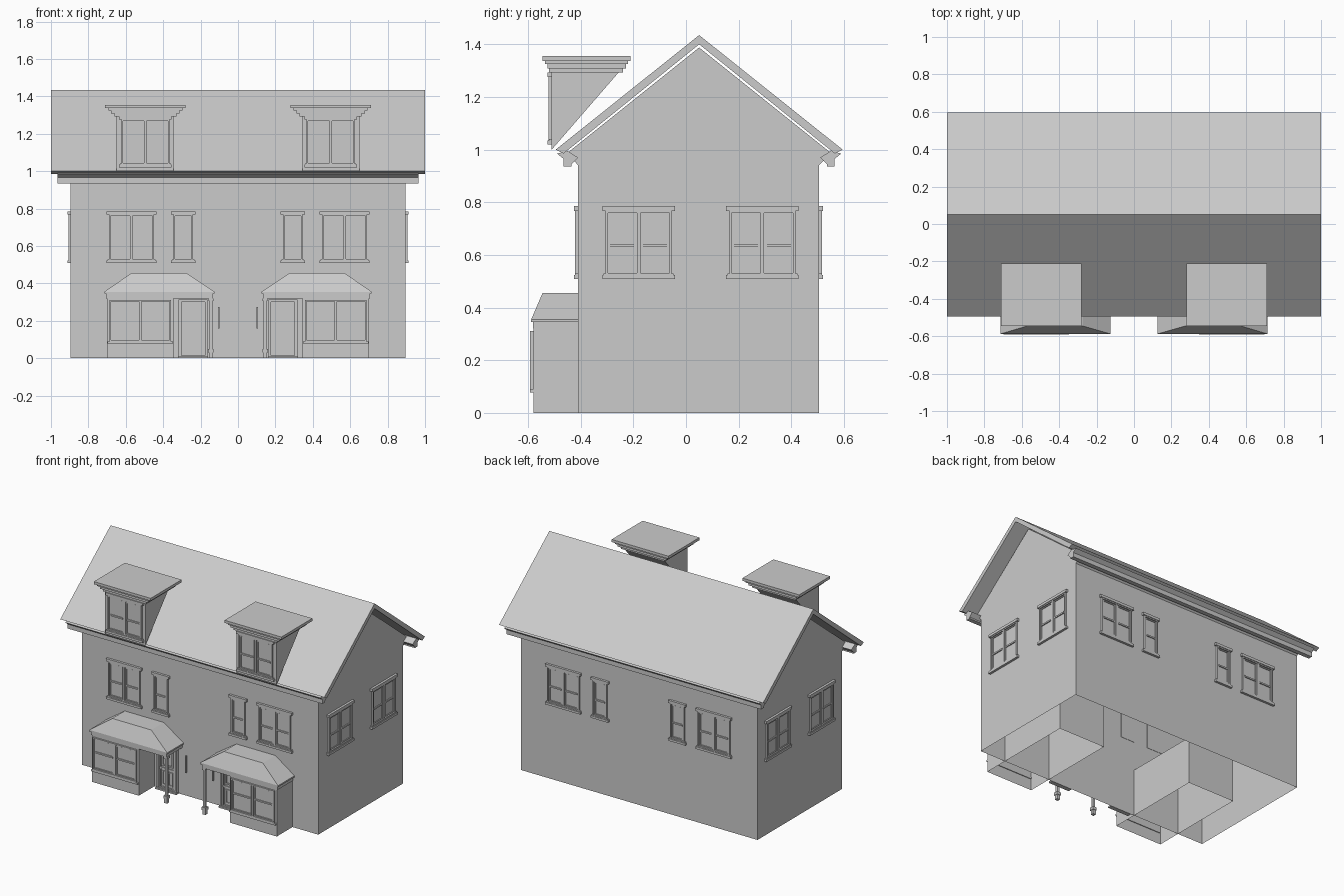
import bpy, bmesh
from math import pi
from mathutils import Matrix, Vector

cube = bpy.data.objects.get("Cube")
if cube:
    bpy.data.objects.remove(cube)

grey = bpy.data.materials.new("plain_grey")
grey.use_nodes = True
grey.diffuse_color = (0.6, 0.6, 0.6, 1)
grey.node_tree.nodes["Principled BSDF"].inputs["Base Color"].default_value = (0.6, 0.6, 0.6, 1)


def finish(name, bm, matrix=Matrix()):
    bmesh.ops.transform(bm, matrix=matrix, verts=bm.verts)
    bmesh.ops.recalc_face_normals(bm, faces=bm.faces)
    mesh = bpy.data.meshes.new(name)
    bm.to_mesh(mesh)
    bm.free()
    mesh.materials.append(grey)
    obj = bpy.data.objects.new(name, mesh)
    bpy.context.collection.objects.link(obj)
    return obj


def boxes(name, spans, matrix=Matrix()):
    """One object from boxes given as (x0, x1, y0, y1, z0, z1)."""
    bm = bmesh.new()
    for x0, x1, y0, y1, z0, z1 in spans:
        size = Matrix.Diagonal((x1 - x0, y1 - y0, z1 - z0, 1))
        mid = Vector((x0 + x1, y0 + y1, z0 + z1)) / 2
        bmesh.ops.create_cube(bm, size=1, matrix=Matrix.Translation(mid) @ size)
    return finish(name, bm, matrix)


def prism(name, profile, x0, x1, open_bottom=False):
    """Extrude a closed (y, z) profile along x."""
    bm = bmesh.new()
    face = bm.faces.new([bm.verts.new((x0, y, z)) for y, z in profile])
    out = bmesh.ops.extrude_face_region(bm, geom=[face], use_keep_orig=True)
    moved = [v for v in out["geom"] if isinstance(v, bmesh.types.BMVert)]
    bmesh.ops.translate(bm, vec=(x1 - x0, 0, 0), verts=moved)
    if open_bottom:
        low = [f for f in bm.faces if all(v.co.z < 0.001 for v in f.verts)]
        bmesh.ops.delete(bm, geom=low, context="FACES")
    return finish(name, bm)


def rim(x0, x1, z0, z1, t, d):
    """Four bars around an opening, standing out towards -y."""
    return [(x0, x0 + t, -d, 0, z0, z1), (x1 - t, x1, -d, 0, z0, z1),
            (x0 + t, x1 - t, -d, 0, z0, z0 + t), (x0 + t, x1 - t, -d, 0, z1 - t, z1)]


def window(name, width, z0, z1, matrix, columns=2, ledges=True, bar=0.46):
    """Sash window centred on local x = 0, facing local -y."""
    h = width / 2
    spans = [(-h, h, -0.002, 0.002, z0, z1)] + rim(-h, h, z0, z1, 0.008, 0.012)
    pane = width / columns
    zm = z0 + (z1 - z0) * bar
    for i in range(columns):
        a = -h + i * pane
        spans += rim(a + 0.011, a + pane - 0.011, z0 + 0.011, z1 - 0.011, 0.006, 0.007)
        spans.append((a + 0.015, a + pane - 0.015, -0.009, 0, zm - 0.005, zm + 0.005))
        if i:
            spans.append((a - 0.007, a + 0.007, -0.011, 0, z0, z1))
    if ledges:
        spans += [(-h - 0.013, h + 0.013, -0.016, 0, z1, z1 + 0.018),
                  (-h - 0.013, h + 0.013, -0.016, 0, z0 - 0.015, z0),
                  (-h - 0.008, h + 0.008, -0.011, 0, z0, z0 + 0.006)]
    return boxes(name, spans, matrix)


def place(x, y, turn=0):
    return Matrix.Translation((x, y, 0)) @ Matrix.Rotation(turn, 4, "Z")


FRONT, BACK, SIDE, RIDGE = -0.41, 0.505, 0.895, 0.05

# Main walls with gables, open underneath
prism("walls", [(FRONT, 0), (FRONT, 0.94), (-0.45, 0.988), (RIDGE, 1.388),
                (0.55, 0.988), (BACK, 0.94), (BACK, 0)], -SIDE, SIDE, True)

# Pitched roof slab
prism("roof", [(-0.495, 1.0), (RIDGE, 1.435), (0.595, 1.0),
               (0.565, 0.985), (RIDGE, 1.4), (-0.465, 0.985)], -1, 1)

# Eaves cornices front and back
for label, s in (("front", -1), ("back", 1)):
    prism(label + "_cornice", [(RIDGE + s * y, z) for y, z in
          ((0.46, 0.97), (0.485, 0.945), (0.485, 0.935), (0.515, 0.935),
           (0.515, 0.965), (0.54, 0.985), (0.50, 0.995))], -0.965, 0.965)

# Upper windows on front, back and both gable ends
for label, s in (("left", 1), ("right", -1)):
    for wall, y, turn in (("front", FRONT, 0), ("back", BACK, pi)):
        window(f"{wall}_{label}_wide_window", 0.24, 0.523, 0.767, place(s * 0.57, y, turn))
        window(f"{wall}_{label}_narrow_window", 0.105, 0.523, 0.767,
               place(s * 0.293, y, turn), columns=1)
    for n, y in (("fore", -0.18), ("rear", 0.29)):
        window(f"{label}_{n}_gable_window", 0.25, 0.523, 0.767,
               place(s * SIDE, y, s * pi / 2))


def hip_roof(name, s):
    """Hipped porch and bay roof leaning on the front wall."""
    bm = bmesh.new()
    levels = [(0.125, 0.715, -0.588, 0.345), (0.125, 0.715, -0.588, 0.355),
              (0.275, 0.57, -0.545, 0.455)]
    rings = [[bm.verts.new((s * x, y, z)) for x, y in
              ((a, FRONT), (a, f), (b, f), (b, FRONT))] for a, b, f, z in levels]
    for low, high in zip(rings, rings[1:]):
        for i in range(4):
            j = (i + 1) % 4
            bm.faces.new((low[i], low[j], high[j], high[i]))
    bm.faces.new(rings[0])
    bm.faces.new(rings[-1])
    finish(name, bm)


# The two mirrored homes
for label, s in (("left", 1), ("right", -1)):
    flip = Matrix.Diagonal((s, 1, 1, 1))

    # Ground floor bay running back into the house
    prism(label + "_bay", [(-0.58, 0), (-0.58, 0.325), (0.12, 0.325), (0.12, 0)],
          s * 0.345, s * 0.70, True)
    window(label + "_bay_window", 0.33, 0.09, 0.312, place(s * 0.522, -0.58),
           ledges=False, bar=0.55)
    boxes(label + "_bay_sill", [(0.347, 0.697, -0.592, -0.575, 0.078, 0.09)], flip)
    boxes(label + "_porch_fascia", [(0.135, 0.705, -0.582, FRONT, 0.32, 0.345)], flip)
    hip_roof(label + "_porch_roof", s)

    # Slender porch post with collar and foot
    boxes(label + "_porch_post",
          [(0.137, 0.153, -0.573, -0.557, 0.02, 0.32),
           (0.130, 0.160, -0.580, -0.550, 0.03, 0.05),
           (0.134, 0.156, -0.576, -0.554, 0, 0.03),
           (0.131, 0.159, -0.579, -0.551, 0.305, 0.32)], flip)

    # Panelled front door
    wall = place(s * 0.24, FRONT)
    boxes(label + "_door",
          [(-0.06, 0.06, -0.006, 0, 0.01, 0.298)]
          + rim(-0.077, 0.077, 0, 0.315, 0.014, 0.02)
          + rim(-0.056, 0.056, 0.014, 0.294, 0.008, 0.011)
          + rim(-0.042, 0.042, 0.165, 0.28, 0.009, 0.013)
          + rim(-0.040, -0.004, 0.035, 0.13, 0.007, 0.011)
          + rim(0.004, 0.040, 0.035, 0.13, 0.007, 0.011)
          + [(-0.058, 0.058, -0.012, 0, 0.14, 0.152),
             (-0.08, 0.08, -0.03, 0, 0, 0.01)], wall)
    boxes(label + "_wall_strip", [(0.100, 0.106, FRONT - 0.012, FRONT, 0.16, 0.275)], flip)

    # Dormer: wedge body, window, stepped flat cap
    prism(label + "_dormer", [(-0.51, 1.0), (-0.51, 1.30), (-0.25, 1.30)],
          s * 0.345, s * 0.65)
    window(label + "_dormer_window", 0.255, 1.035, 1.275, place(s * 0.495, -0.51), bar=0.45)
    boxes(label + "_dormer_cap",
          [(0.28, 0.71, -0.545, -0.21, 1.337, 1.355),
           (0.297, 0.693, -0.535, -0.22, 1.325, 1.337),
           (0.312, 0.678, -0.527, -0.228, 1.308, 1.325),
           (0.33, 0.66, -0.52, -0.24, 1.293, 1.308)], flip)
